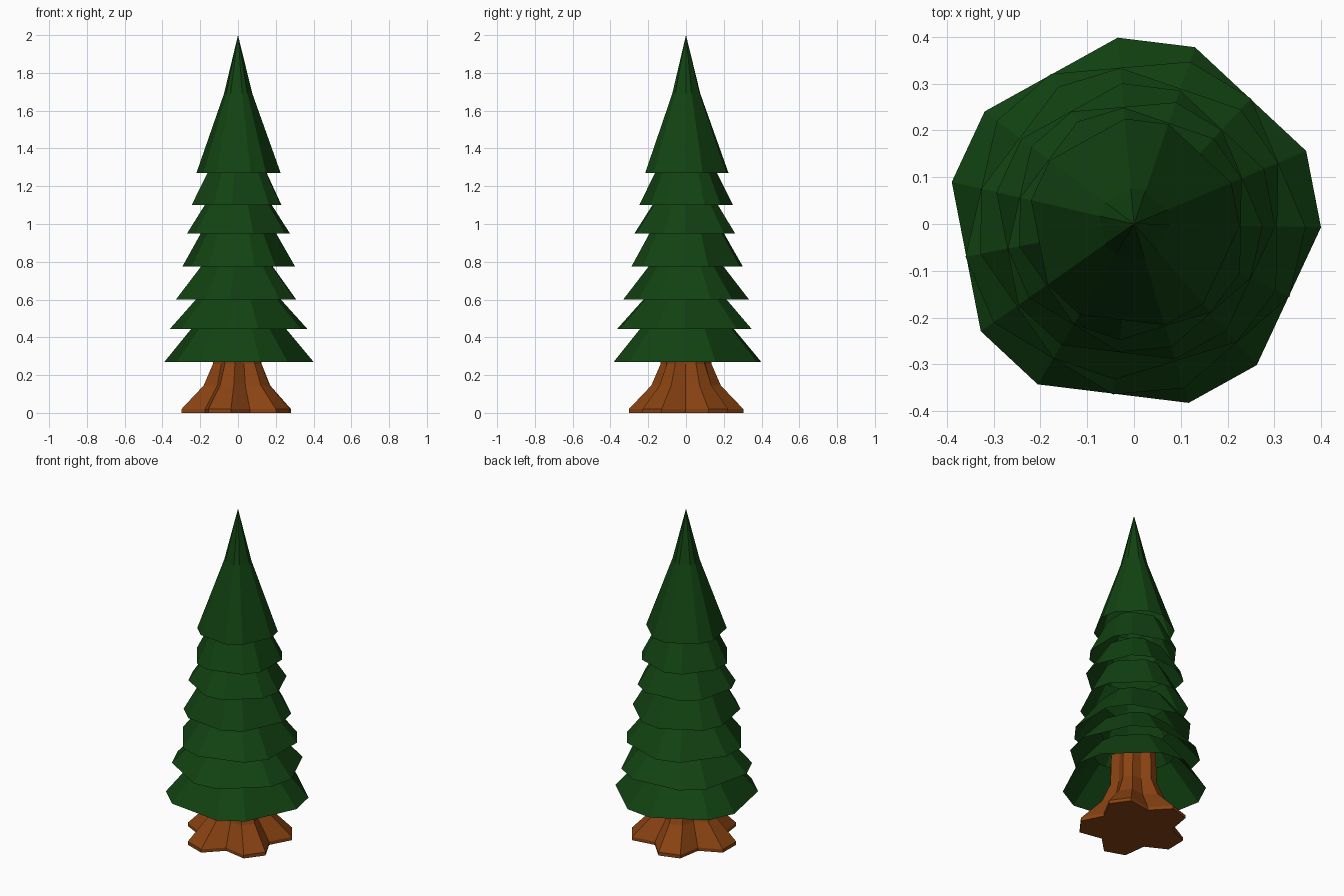
import bpy, bmesh, math

if "Cube" in bpy.data.objects:
    bpy.data.objects.remove(bpy.data.objects["Cube"])

def material(name, rgb):
    m = bpy.data.materials.new(name)
    m.diffuse_color = (*rgb, 1)
    m.use_nodes = True
    m.node_tree.nodes["Principled BSDF"].inputs["Base Color"].default_value = m.diffuse_color
    return m

GREEN = material("dark_green", (0.006, 0.055, 0.006))
BROWN = material("bark_brown", (0.25, 0.055, 0.006))

def ring(start, notch=None):
    """Five pairs of corners 24 degrees apart; optional inner notch between pairs."""
    pts = []
    for k in range(5):
        a = start + 72 * k
        pts += [(a, 1.0), (a + 24, 1.0)]
        if notch:
            pts.append((a + 48, notch))
    return pts

def loft(name, rings, mat, cap_bottom=False):
    """Skin a stack of (z, radius, corner pattern) rings; radius 0 is a point."""
    bm = bmesh.new()
    loops = []
    for z, r, pat in rings:
        if r == 0:
            loops.append([bm.verts.new((0, 0, z))])
        else:
            loops.append([bm.verts.new((r * f * math.cos(math.radians(a)),
                                        r * f * math.sin(math.radians(a)), z)) for a, f in pat])
    for lo, hi in zip(loops, loops[1:]):
        n = len(lo)
        for i in range(n):
            j = (i + 1) % n
            if len(hi) == 1:
                bm.faces.new((lo[i], lo[j], hi[0]))
            else:
                bm.faces.new((lo[i], lo[j], hi[j], hi[i]))
    if cap_bottom:
        bm.faces.new(loops[0][::-1])
    me = bpy.data.meshes.new(name)
    bm.to_mesh(me)
    bm.free()
    me.materials.append(mat)
    ob = bpy.data.objects.new(name, me)
    bpy.context.collection.objects.link(ob)
    return ob

# Trunk with five flared roots
loft("trunk", [(z, r, ring(23, n)) for z, r, n in
               [(0, 0.305, 0.70), (0.02, 0.305, 0.70), (0.145, 0.185, 0.72),
                (0.26, 0.135, 0.80), (0.45, 0.13, 0.80)]], BROWN, cap_bottom=True)

# Foliage tiers: rim height, rim radius, top height, top radius
tiers = [(0.27, 0.40, 0.48, 0.225), (0.445, 0.367, 0.63, 0.20), (0.60, 0.335, 0.80, 0.18),
         (0.775, 0.302, 0.98, 0.185), (0.95, 0.275, 1.13, 0.16), (1.10, 0.25, 1.30, 0.15)]
for i, (z0, r0, z1, r1) in enumerate(tiers):
    pat = ring((359, 47, 23)[i % 3])
    loft(f"foliage_tier_{i + 1}", [(z0, r0, pat), (z1, r1, pat)], GREEN)

# Top tier with its pointed tip
pat = ring(359)
loft("foliage_top", [(1.27, 0.226, pat), (1.69, 0.076, pat), (2.0, 0, pat)], GREEN)
